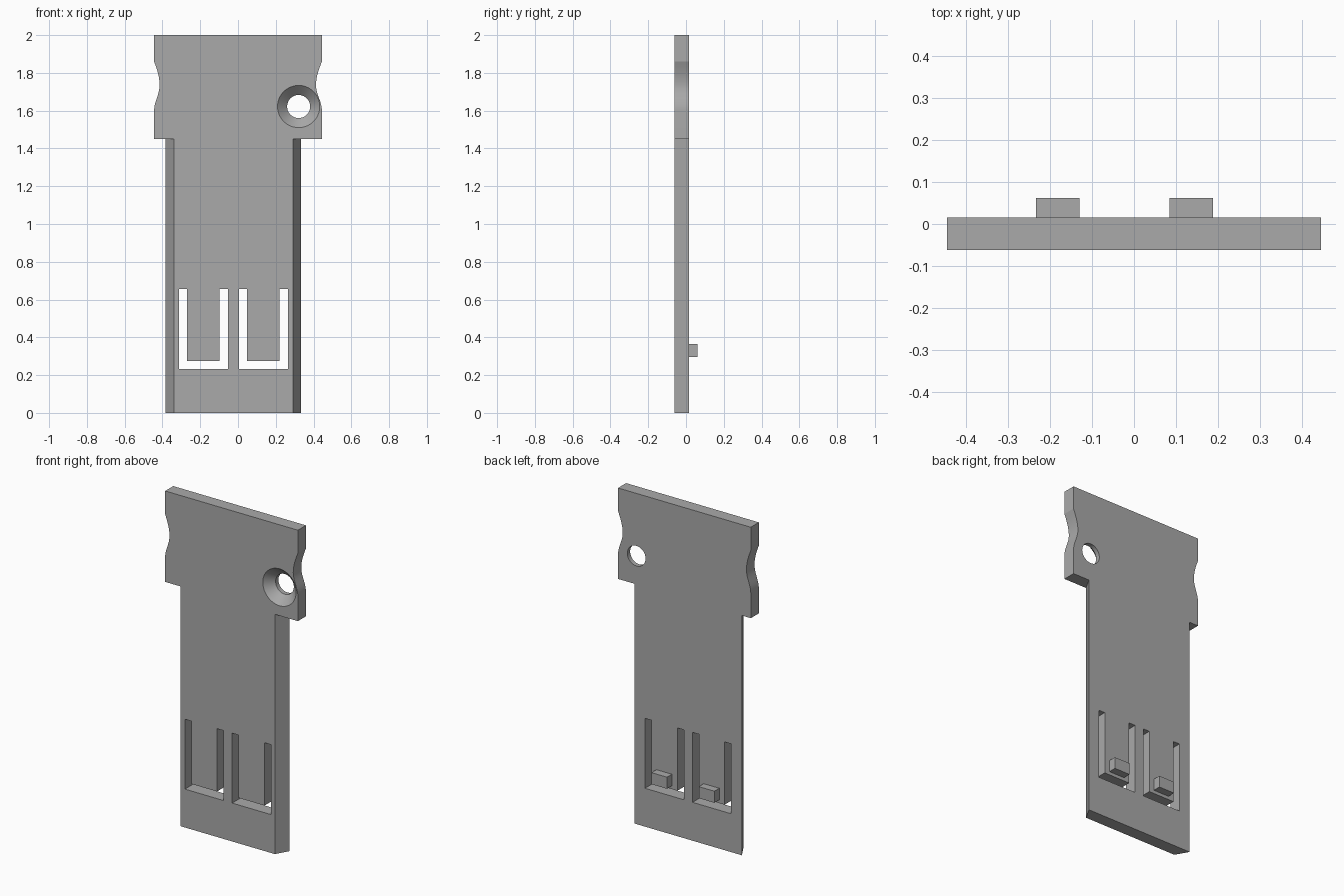
import bpy, bmesh, math

cube = bpy.data.objects.get("Cube")
if cube:
    bpy.data.objects.remove(cube, do_unlink=True)

FRONT, BACK, PAD_BACK = -0.062, 0.015, 0.062

grey = bpy.data.materials.new("plain grey")
grey.use_nodes = True
colour = (0.4, 0.4, 0.4, 1)
grey.diffuse_color = colour
grey.node_tree.nodes["Principled BSDF"].inputs["Base Color"].default_value = colour


def loft(name, rings):
    """Join matching rings of 3D points and cap both ends."""
    bm = bmesh.new()
    loops = [[bm.verts.new(p) for p in ring] for ring in rings]
    n = len(loops[0])
    for a, b in zip(loops, loops[1:]):
        for i in range(n):
            j = (i + 1) % n
            bm.faces.new((a[i], a[j], b[j], b[i]))
    bm.faces.new(loops[0])
    bm.faces.new(loops[-1])
    bmesh.ops.recalc_face_normals(bm, faces=bm.faces)
    mesh = bpy.data.meshes.new(name)
    bm.to_mesh(mesh)
    bm.free()
    mesh.materials.append(grey)
    ob = bpy.data.objects.new(name, mesh)
    bpy.context.collection.objects.link(ob)
    return ob


def prism(name, outline, y0, y1):
    return loft(name, [[(x, y, z) for x, z in outline] for y in (y0, y1)])


def cut(target, cutter):
    cutter.hide_render = True
    mod = target.modifiers.new("cut", 'BOOLEAN')
    mod.operation, mod.solver, mod.object = 'DIFFERENCE', 'EXACT', cutter
    bpy.context.view_layer.objects.active = target
    bpy.ops.object.modifier_apply(modifier=mod.name)
    bpy.data.objects.remove(cutter, do_unlink=True)


# Finger grip: steep at its upper end, easing out at its lower end
def grip(depth, top=1.86, mid=1.735, low=1.6, steps=10):
    pts = [(0, top)]
    for i in range(1, 2 * steps + 1):
        t = i / steps
        if t <= 1:
            pts.append((depth * math.sin(t * math.pi / 2), top + (mid - top) * t))
        else:
            s = t - 1
            pts.append((depth * (1 + math.cos(s * math.pi)) / 2, mid + (low - mid) * s))
    return pts


# Plate: wide head with grips, stem with slanted sides
def plate_ring(y, stem_left, stem_right, edge=0.444):
    neck = 1.45
    right = [(edge - d, z) for d, z in grip(0.031)]
    left = [(d - edge, z) for d, z in reversed(grip(0.029))]
    outline = ([(stem_left, 0), (stem_left, neck), (-edge, neck)] + left
               + [(-edge, 2), (edge, 2)] + right
               + [(edge, neck), (stem_right, neck), (stem_right, 0)])
    return [(x, y, z) for x, z in outline]


plate = loft("plate", [plate_ring(FRONT, -0.34, 0.29), plate_ring(BACK, -0.384, 0.334)])

# U-shaped slots that free two spring tongues, each with a latch block
for side, x0, x1 in (("right", -0.312, -0.054), ("left", 0.004, 0.264)):
    w, low, high = 0.043, 0.232, 0.655
    u = [(x0, low), (x1, low), (x1, high), (x1 - w, high),
         (x1 - w, low + w), (x0 + w, low + w), (x0 + w, high), (x0, high)]
    cut(plate, prism("slot_cutter", u, FRONT - 0.1, BACK + 0.1))
    c, h = (x0 + x1) / 2 + 0.002, 0.052
    block = [(c - h, 0.295), (c + h, 0.295), (c + h, 0.365), (c - h, 0.365)]
    prism(side + "_latch_block", block, BACK - 0.002, PAD_BACK)

# Countersunk screw hole
hole, flare, slope = 0.061, 0.112, 0.05
profile = [(flare + 0.02, FRONT - 0.02), (hole, FRONT + slope), (hole, BACK + 0.1)]
angles = [math.tau * i / 64 for i in range(64)]
cut(plate, loft("hole_cutter", [
    [(0.321 + r * math.cos(a), y, 1.622 + r * math.sin(a)) for a in angles]
    for r, y in profile]))

# Smooth the curved walls, keep the edges crisp
bpy.ops.object.select_all(action='DESELECT')
plate.select_set(True)
bpy.context.view_layer.objects.active = plate
bpy.ops.object.shade_smooth_by_angle(angle=math.radians(20))
